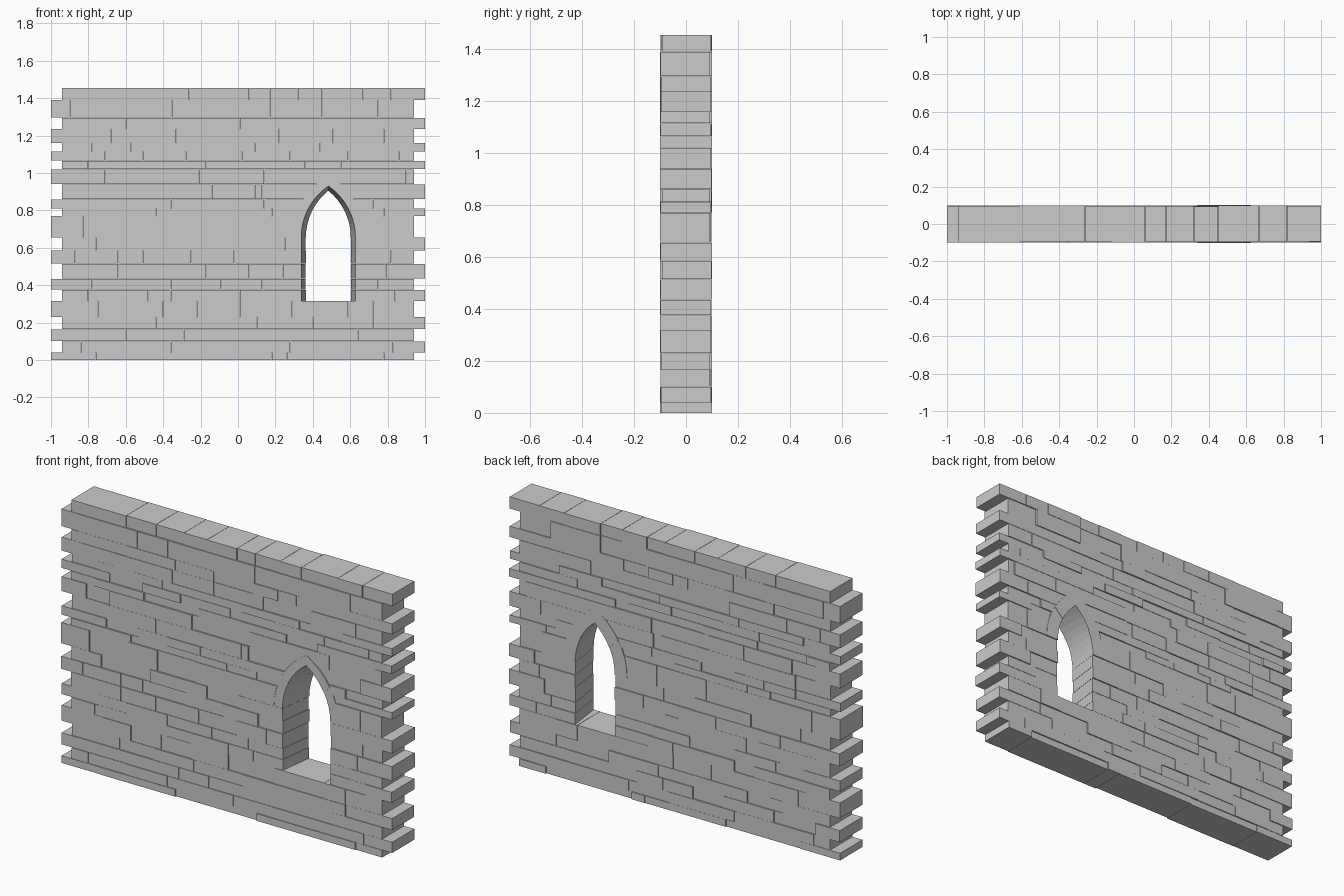
import bpy, bmesh, math, random

if "Cube" in bpy.data.objects:
    bpy.data.objects.remove(bpy.data.objects["Cube"])

random.seed(4)
CX, SILL, SPRING = 0.483, 0.315, 0.655   # window centre, sill and spring heights
N = 8                                    # segments per half arch

# Courses: top height, then the vertical joints along the course
LOWER = [
    (0.04, (-0.76, -0.31, 0.18, 0.26, 0.78)),
    (0.10, (-0.84, -0.61, -0.36, 0.04, 0.28, 0.83)),
    (0.165, (-0.85, -0.60, -0.29, -0.11, 0.07, 0.23, 0.64)),
    (0.23, (-0.65, -0.44, -0.20, 0.10, 0.40, 0.72)),
    (0.315, (-0.75, -0.58, -0.40, -0.22, 0.01, 0.29, 0.59, 0.72)),
    (0.375, (-0.80, -0.48, -0.36, 0.01, 0.16, 0.84)),
    (0.435, (-0.78, -0.61, -0.36, -0.09, 0.13, 0.75)),
    (0.515, (-0.64, -0.43, -0.17, 0.06, 0.24, 0.79)),
    (0.585, (-0.87, -0.64, -0.51, -0.25, -0.02, 0.19, 0.82)),
    (0.655, (-0.76, -0.46, -0.12, 0.07, 0.25, 0.85)),
]
UPPER = [
    (0.77, (-0.83, -0.61, -0.42, -0.19, 0.11, 0.81)),
    (0.81, (-0.58, -0.44, -0.19, 0.00, 0.18, 0.78)),
    (0.86, (-0.73, -0.54, -0.36, -0.16, 0.14, 0.72)),
    (0.94, (-0.73, -0.43, -0.14, 0.09, 0.13, 0.81)),
    (1.02, (-0.85, -0.71, -0.42, -0.21, 0.14, 0.62, 0.90)),
    (1.065, (-0.80, -0.50, -0.17, 0.08, 0.36, 0.55)),
    (1.115, (-0.71, -0.51, -0.28, 0.02, 0.28, 0.59, 0.86)),
    (1.16, (-0.78, -0.57, -0.39, 0.09, 0.44, 0.70)),
    (1.235, (-0.88, -0.68, -0.33, -0.08, 0.22, 0.51, 0.78)),
    (1.295, (-0.60, -0.31, -0.08, 0.01, 0.16, 0.31, 0.42)),
    (1.39, (-0.90, -0.54, -0.355, 0.17, 0.45, 0.75)),
    (1.455, (-0.61, -0.43, -0.26, -0.12, 0.06, 0.17, 0.32, 0.45, 0.67, 0.82)),
]


def loft(bm, front, back, yf, yb):
    """Closed solid between matching x-z outlines at yf and yb."""
    f = [bm.verts.new((x, yf, z)) for x, z in front]
    b = [bm.verts.new((x, yb, z)) for x, z in back]
    bm.faces.new(f)
    bm.faces.new(b[::-1])
    for i in range(len(f)):
        j = (i + 1) % len(f)
        bm.faces.new((f[j], f[i], b[i], b[j]))


def make(name, bm):
    bmesh.ops.recalc_face_normals(bm, faces=bm.faces[:])
    me = bpy.data.meshes.new(name)
    bm.to_mesh(me)
    bm.free()
    ob = bpy.data.objects.new(name, me)
    bpy.context.collection.objects.link(ob)
    return ob


def arc(half, rise):
    """Right half of a pointed arch, springing to apex."""
    c = (rise * rise - half * half) / (2 * half)
    r, end = half + c, math.atan2(rise, c)
    return [(r * math.cos(end * i / N) - c, SPRING + r * math.sin(end * i / N))
            for i in range(N + 1)]


def depth():
    return random.choice((0.1, 0.098, 0.096, 0.093))


inner_front, inner_back, outer = arc(0.145, 0.275), arc(0.12, 0.25), arc(0.195, 0.33)

# Coursed stones with alternating toothed ends
bm = bmesh.new()
z0, G = 0.0, 0.0008
for k, (z1, joints) in enumerate(LOWER + UPPER):
    ends = (-1.0, 0.94) if k % 2 == 0 else (-0.94, 1.0)
    xs = [ends[0], *joints, ends[1]]
    lo = z0 if k == 0 else z0 + G
    hi = z1 if z1 in (SILL, 1.455) else z1 - G
    for a, b in zip(xs, xs[1:]):
        a, b = (a if a == ends[0] else a + G), (b if b == ends[1] else b - G)
        o = [(a, lo), (b, lo), (b, hi), (a, hi)]
        loft(bm, o, o, -depth(), depth())
    z0 = z1
wall = make("stone_wall", bm)


# Cutter: splayed window opening plus the seat for the arch ring
def opening(half):
    right = [(half, SILL + 0.0003), (half, SPRING)] + outer
    return [(CX + x, z) for x, z in right] + [(CX - x, z) for x, z in right[-2::-1]]


bm = bmesh.new()
# widths extrapolated so the splay is right at the wall faces
loft(bm, opening(0.1575), opening(0.1075), -0.2, 0.2)
cutter = make("window_cutter", bm)
cutter.hide_render = True
cutter.hide_set(True)
mod = wall.modifiers.new("window", 'BOOLEAN')
mod.operation, mod.solver, mod.object = 'DIFFERENCE', 'EXACT', cutter

# Arch ring stones, two to each side
bm = bmesh.new()
for s in (-1, 1):
    for i, y in ((0, 0.0985), (N // 2, 0.101)):
        sl = slice(i, i + N // 2 + 1)

        def wedge(inner):
            return [(CX + s * x, z) for x, z in inner[sl] + outer[sl][::-1]]
        loft(bm, wedge(inner_front), wedge(inner_back), -y, y)
make("window_arch", bm)
